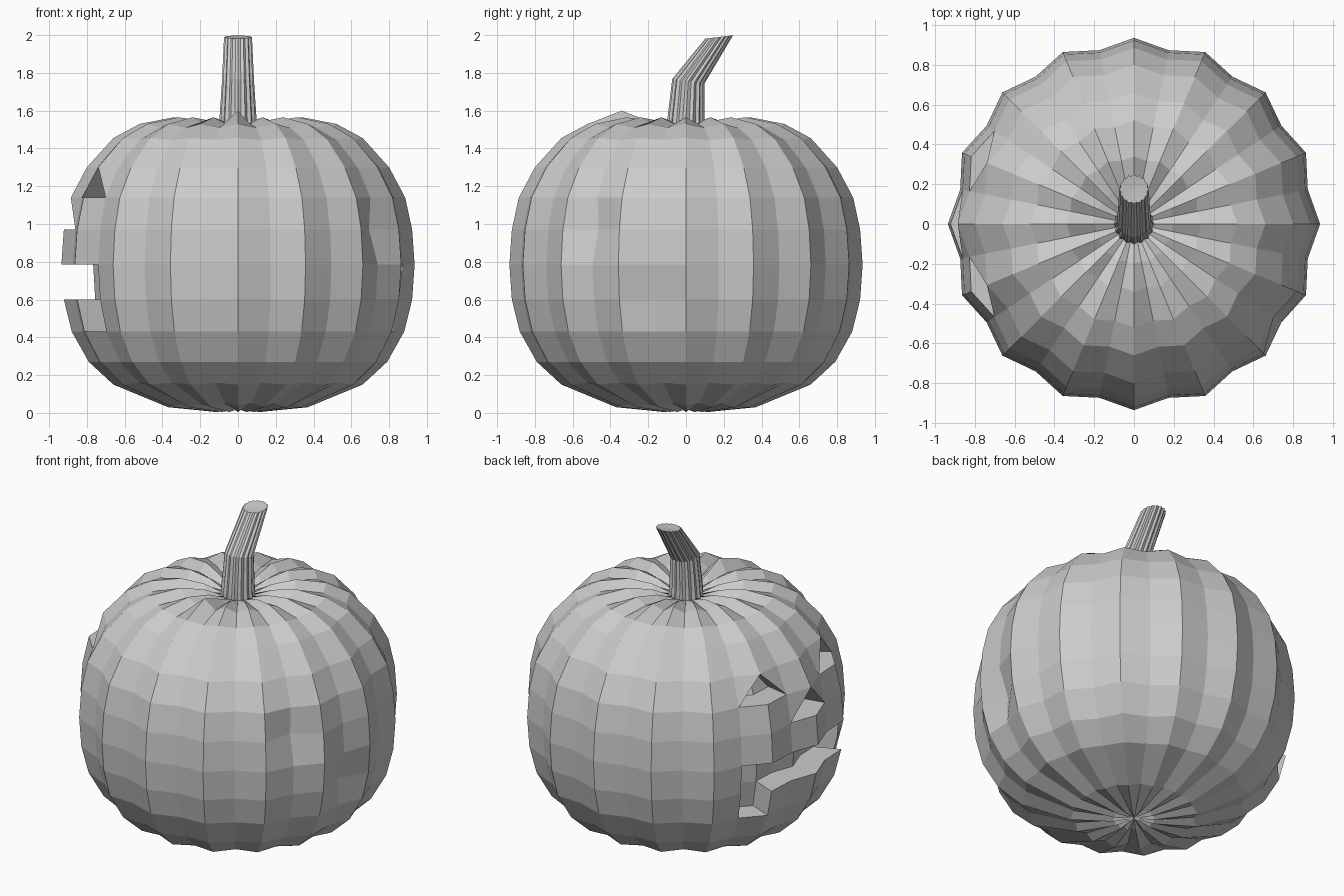
import bpy, bmesh, math

if "Cube" in bpy.data.objects:
    bpy.data.objects.remove(bpy.data.objects["Cube"])

N = 32  # alternating ridges and grooves
# body profile: (ridge radius, height, groove z shift)
PROFILE = [(.12, .005, .02), (.37, .03, .02), (.66, .15, .01), (.79, .27, 0), (.88, .43, 0),
           (.922, .6, 0), (.935, .785, 0), (.922, .97, 0), (.885, 1.14, 0), (.80, 1.30, 0),
           (.66, 1.455, -.01), (.52, 1.53, -.02), (.34, 1.565, -.035), (.2, 1.545, -.03),
           (.09, 1.50, 0)]


def finish(bm, name):
    bmesh.ops.recalc_face_normals(bm, faces=bm.faces[:])
    me = bpy.data.meshes.new(name)
    bm.to_mesh(me)
    bm.free()
    ob = bpy.data.objects.new(name, me)
    bpy.context.collection.objects.link(ob)
    return ob


def fan(bm, ring, centre):
    c = bm.verts.new(centre)
    for i in range(len(ring)):
        bm.faces.new((ring[i], ring[(i + 1) % len(ring)], c))


# ribbed pumpkin body
bm = bmesh.new()
rings = []
for r, z, dz in PROFILE:
    ring = []
    for i in range(N):
        a = math.tau * i / N
        g = i % 2
        rr = r * (.952 if g else 1)
        ring.append(bm.verts.new((rr * math.cos(a), rr * math.sin(a), z + dz * g)))
    rings.append(ring)
rings[12][24].co.z += .035                      # small bump near the stem
for k, i in ((5, 31), (7, 29)):                 # small dents
    rings[k][i].co.x *= .95
    rings[k][i].co.y *= .95

# triangular eyes and nose: (row, ridge column); mouth: whole cells
triangles = [(8, 14), (8, 18), (7, 16)]
mouth = {(5, c) for c in range(14, 18)} | {(4, 13), (4, 18), (5, 13), (5, 18)}
cut = []
for k in range(len(rings) - 1):
    for c in range(N):
        d = (c + 1) % N
        a, b, e, f = rings[k][c], rings[k][d], rings[k + 1][d], rings[k + 1][c]
        if (k, c + 1) in triangles:
            cut.append(bm.faces.new((a, b, e)))
            bm.faces.new((a, e, f))
        elif (k, c) in triangles:
            cut.append(bm.faces.new((a, b, f)))
            bm.faces.new((b, e, f))
        else:
            face = bm.faces.new((a, b, e, f))
            if (k, c) in mouth:
                cut.append(face)
fan(bm, rings[0], (0, 0, .02))
fan(bm, rings[-1], (0, 0, 1.49))

# carve the face inward
ext = bmesh.ops.extrude_face_region(bm, geom=cut)
for v in [g for g in ext["geom"] if isinstance(g, bmesh.types.BMVert)]:
    v.co.x *= .82
    v.co.y *= .82
bmesh.ops.delete(bm, geom=[f for f in cut if f.is_valid], context='FACES')
finish(bm, "pumpkin_body")

# bent, fluted stem: (y, z, radius, tilt)
bm = bmesh.new()
prev = None
for y, z, r, tilt in [(0, 1.46, .105, 0), (0, 1.56, .098, 0), (.012, 1.755, .085, .15), (.175, 1.99, .074, -.12)]:
    ring = []
    for i in range(N):
        a = math.tau * i / N
        rr = r * (.9 if i % 2 else 1)
        dy = rr * math.sin(a)
        ring.append(bm.verts.new((rr * math.cos(a), y + dy, z - tilt * dy)))
    if prev:
        for i in range(N):
            j = (i + 1) % N
            bm.faces.new((prev[i], prev[j], ring[j], ring[i]))
    else:
        bm.faces.new(ring)
    prev = ring
fan(bm, prev, (0, .175, 1.985))
finish(bm, "stem")
